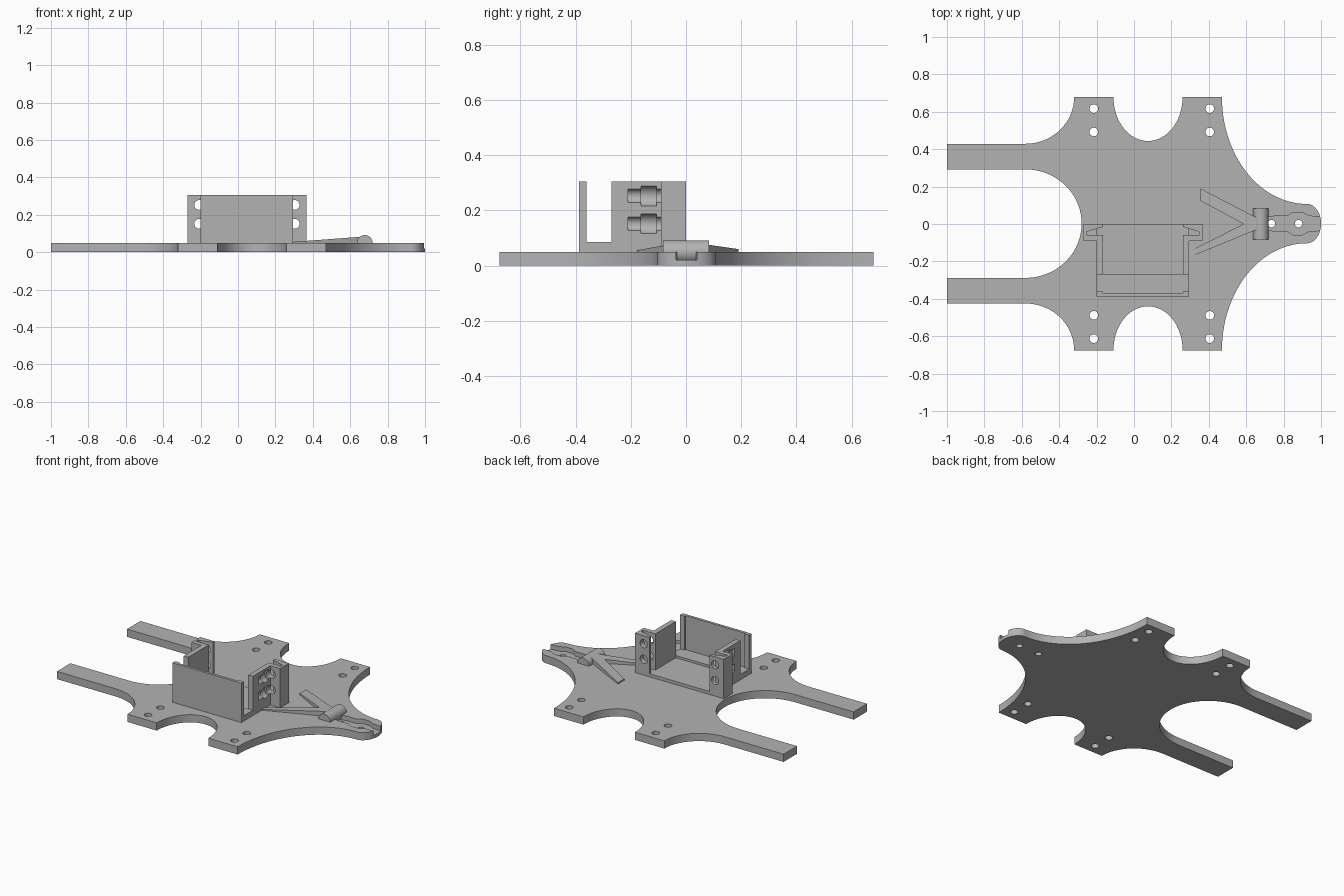
import bpy, bmesh
from math import cos, sin, radians, pi
from mathutils import Matrix

cube = bpy.data.objects.get("Cube")
if cube:
    bpy.data.objects.remove(cube)

grey = bpy.data.materials.new("plain grey")
grey.use_nodes = True
colour = (0.45, 0.45, 0.45, 1)
grey.diffuse_color = colour
grey.node_tree.nodes["Principled BSDF"].inputs["Base Color"].default_value = colour


def finish(name, bm):
    bmesh.ops.recalc_face_normals(bm, faces=bm.faces)
    mesh = bpy.data.meshes.new(name)
    bm.to_mesh(mesh)
    bm.free()
    mesh.materials.append(grey)
    obj = bpy.data.objects.new(name, mesh)
    bpy.context.collection.objects.link(obj)
    return obj


def prism(name, points, z0, z1):
    """Vertical extrusion of a plan outline."""
    bm = bmesh.new()
    face = bm.faces.new([bm.verts.new((x, y, z0)) for x, y in points])
    top = bmesh.ops.extrude_face_region(bm, geom=[face])["geom"]
    for v in top:
        if isinstance(v, bmesh.types.BMVert):
            v.co.z = z1
    return finish(name, bm)


def box(name, x0, x1, y0, y1, z0, z1):
    return prism(name, [(x0, y0), (x1, y0), (x1, y1), (x0, y1)], z0, z1)


def cylinder(name, centre, radius, length, along_y=False):
    bm = bmesh.new()
    bmesh.ops.create_cone(bm, cap_ends=True, segments=32, radius1=radius,
                          radius2=radius, depth=length)
    turn = Matrix.Rotation(pi / 2 if along_y else 0, 4, 'X')
    bm.transform(Matrix.Translation(centre) @ turn)
    return finish(name, bm)


def select(obj):
    bpy.ops.object.select_all(action='DESELECT')
    obj.select_set(True)
    bpy.context.view_layer.objects.active = obj


def cut(obj, cutter):
    cutter.hide_render = True
    mod = obj.modifiers.new("cut", 'BOOLEAN')
    mod.operation = 'DIFFERENCE'
    mod.solver = 'EXACT'
    mod.object = cutter
    select(obj)
    bpy.ops.object.modifier_apply(modifier=mod.name)
    bpy.data.objects.remove(cutter)


def smooth(obj):
    select(obj)
    bpy.ops.object.shade_smooth_by_angle(angle=radians(30))


def arc(cx, cy, rx, ry, a0, a1, n=20):
    angles = [radians(a0 + (a1 - a0) * i / n) for i in range(n + 1)]
    return [(cx + rx * cos(a), cy + ry * sin(a)) for a in angles]


def mirrored(half, skip_ends=False):
    other = half[1:-1] if skip_ends else half
    return half + [(x, -y) for x, y in reversed(other)]


# Base plate with curved flanks, four tabs, two arms and a nose
half = (arc(0.925, 0, 0.075, 0.105, 0, 90)[:-1]
        + arc(0.925, 0.677, 0.455, 0.572, 270, 180, 28)
        + arc(0.075, 0.677, 0.185, 0.235, 360, 180, 32)
        + arc(-0.58, 0.677, 0.26, 0.25, 0, -90)
        + [(-1, 0.427), (-1, 0.29)]
        + arc(-0.58, 0, 0.3, 0.29, 90, 0, 24))
plate = prism("base_plate", mirrored(half, True), 0, 0.05)

# Shaped groove along the nose
groove = [(0.69, 0.03), (0.75, 0.04), (0.82, 0.04), (0.85, 0.06),
          (0.9, 0.06), (0.94, 0.04), (1.05, 0.035)]
cut(plate, prism("groove_cutter", mirrored(groove), 0.02, 0.1))

# Screw holes in the tabs and nose
for x in (-0.215, 0.405):
    for y in (-0.615, -0.49, 0.49, 0.615):
        cut(plate, cylinder("hole_cutter", (x, y, 0.025), 0.023, 0.2))
for x in (0.735, 0.88):
    cut(plate, cylinder("hole_cutter", (x, 0, 0.025), 0.02, 0.2))
plate.location.y = 0.002
smooth(plate)

# Bracket floor, lower behind the front strip
LEFT, RIGHT, TOP = -0.2, 0.295, 0.305
MIDDLE = (LEFT + RIGHT) / 2
box("bracket_front_floor", LEFT, RIGHT, -0.385, -0.27, 0.045, 0.085)
box("bracket_floor", LEFT, RIGHT, -0.27, 0, 0.045, 0.07)

# Front wall with a shallow recess on its inner face
wall = box("bracket_front_wall", LEFT, RIGHT, -0.387, -0.36, 0.045, TOP)
cut(wall, box("recess_cutter", -0.167, 0.262, -0.37, -0.3, 0.085, 0.4))

# Side walls with slotted ears, drilled for bolts and nuts
side = [(-0.2, -0.27), (-0.167, -0.27), (-0.167, -0.06), (-0.255, -0.06),
        (-0.255, -0.042), (-0.167, -0.015), (-0.167, 0), (-0.27, 0),
        (-0.27, -0.09), (-0.2, -0.09)]
for name, flip in (("right", False), ("left", True)):
    def place(x):
        return 2 * MIDDLE - x if flip else x
    ear = prism(name + "_side_wall", [(place(x), y) for x, y in side], 0.045, TOP)
    for z in (0.152, 0.253):
        bx = place(-0.208)
        cut(ear, cylinder("bolt_cutter", (bx, -0.09, z), 0.026, 0.24, True))
        cut(ear, cylinder("nut_cutter", (bx, -0.135, z), 0.037, 0.055, True))
    smooth(ear)

# Forked ramp rising towards the crossbar
fork = [(0.29, -0.18), (0.65, -0.033), (0.68, 0), (0.65, 0.037),
        (0.355, 0.19), (0.355, 0.125), (0.585, 0), (0.29, -0.15)]
ramp = prism("forked_ramp", fork, 0.045, 0.06)
for v in ramp.data.vertices:
    if v.co.z > 0.05:
        v.co.z = 0.06 + (v.co.x - 0.355) * 0.075

# Round crossbar
smooth(cylinder("crossbar", (0.678, 0, 0.05), 0.042, 0.168, True))
